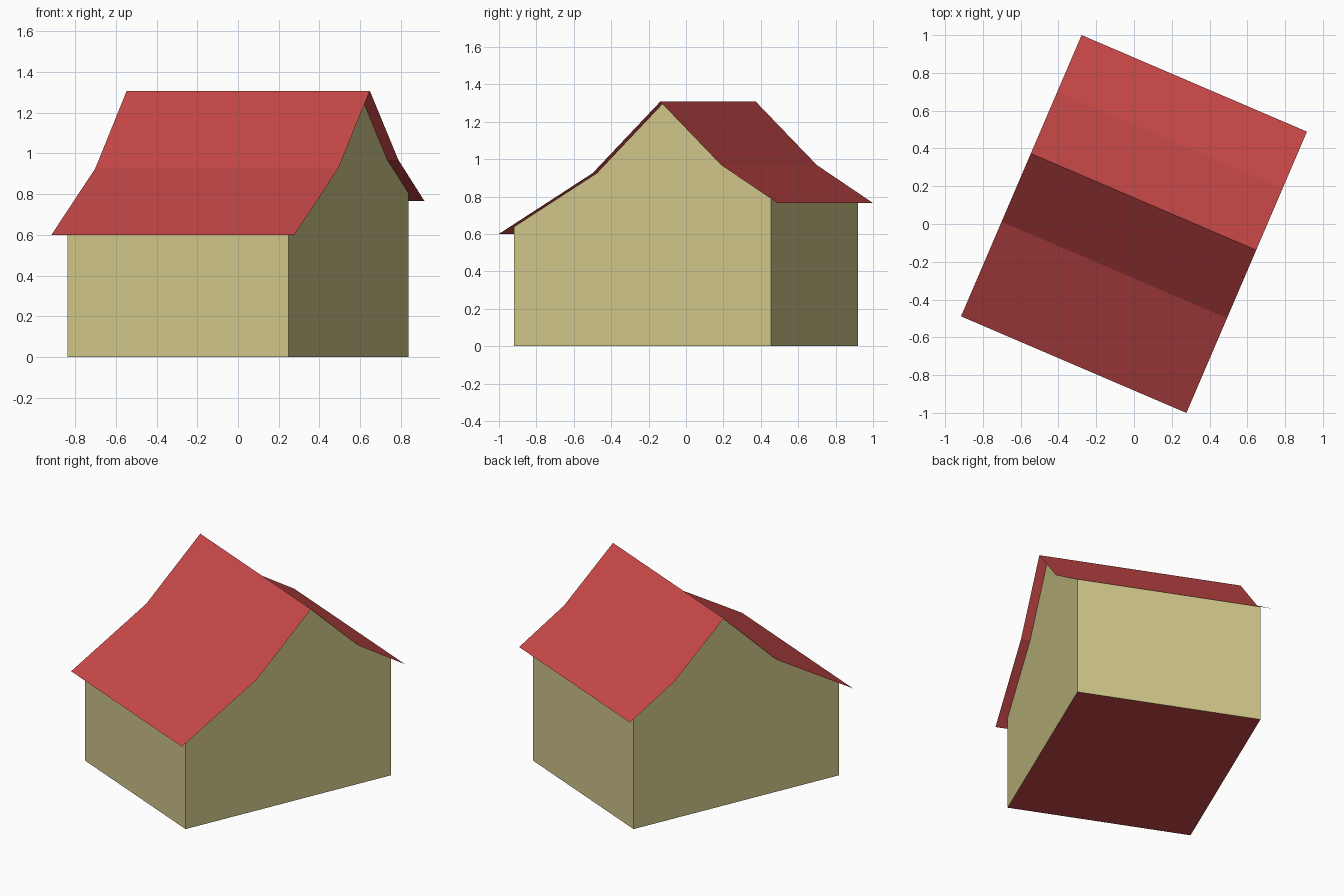
import bpy, bmesh, math
from mathutils import Matrix

cube = bpy.data.objects.get("Cube")
if cube:
    bpy.data.objects.remove(cube)

TURN = Matrix.Rotation(math.radians(-23.2), 4, 'Z')
WALL_X, WALL_Y = 0.59, 0.747      # half sizes of the walls
ROOF_X = 0.649                    # half length of the roof
# Roof profile from front eave to back eave (depth, height)
ROOF = [(-0.81, 0.60), (-0.265, 0.925), (0.128, 1.307), (0.483, 0.968), (0.81, 0.765)]


def material(name, srgb):
    mat = bpy.data.materials.new(name)
    mat.use_nodes = True
    color = [((c / 255 + 0.055) / 1.055) ** 2.4 for c in srgb] + [1]
    mat.diffuse_color = color
    mat.node_tree.nodes["Principled BSDF"].inputs["Base Color"].default_value = color
    return mat


def roof_height(y):
    for (y0, z0), (y1, z1) in zip(ROOF, ROOF[1:]):
        if y0 <= y <= y1:
            return z0 + (z1 - z0) * (y - y0) / (y1 - y0)


def finish(name, bm, mat):
    bm.transform(TURN)
    mesh = bpy.data.meshes.new(name)
    bm.to_mesh(mesh)
    bm.free()
    mesh.materials.append(mat)
    obj = bpy.data.objects.new(name, mesh)
    bpy.context.collection.objects.link(obj)


def row(bm, x, points):
    return [bm.verts.new((x, y, z)) for y, z in points]


red = material("roof red", (200, 72, 72))
cream = material("wall cream", (208, 200, 138))

# Roof: one thin folded sheet
bm = bmesh.new()
left, right = row(bm, ROOF_X, ROOF), row(bm, -ROOF_X, ROOF)
for i in range(len(ROOF) - 1):
    bm.faces.new((right[i], left[i], left[i + 1], right[i + 1]))
finish("roof", bm, red)

# Walls: two gables that follow the roof, joined by the eave walls
outline = [(-WALL_Y, 0), (WALL_Y, 0), (WALL_Y, roof_height(WALL_Y))]
outline += ROOF[-2:0:-1] + [(-WALL_Y, roof_height(-WALL_Y))]
bm = bmesh.new()
left, right = row(bm, WALL_X, outline), row(bm, -WALL_X, outline)
bm.faces.new(left)
bm.faces.new(right[::-1])
bm.faces.new((left[1], right[1], right[2], left[2]))
bm.faces.new((right[0], left[0], left[-1], right[-1]))
finish("walls", bm, cream)

# Floor
bm = bmesh.new()
front = row(bm, WALL_X, outline[:2])
back = row(bm, -WALL_X, outline[:2])
bm.faces.new((front[0], back[0], back[1], front[1]))
finish("floor", bm, red)
